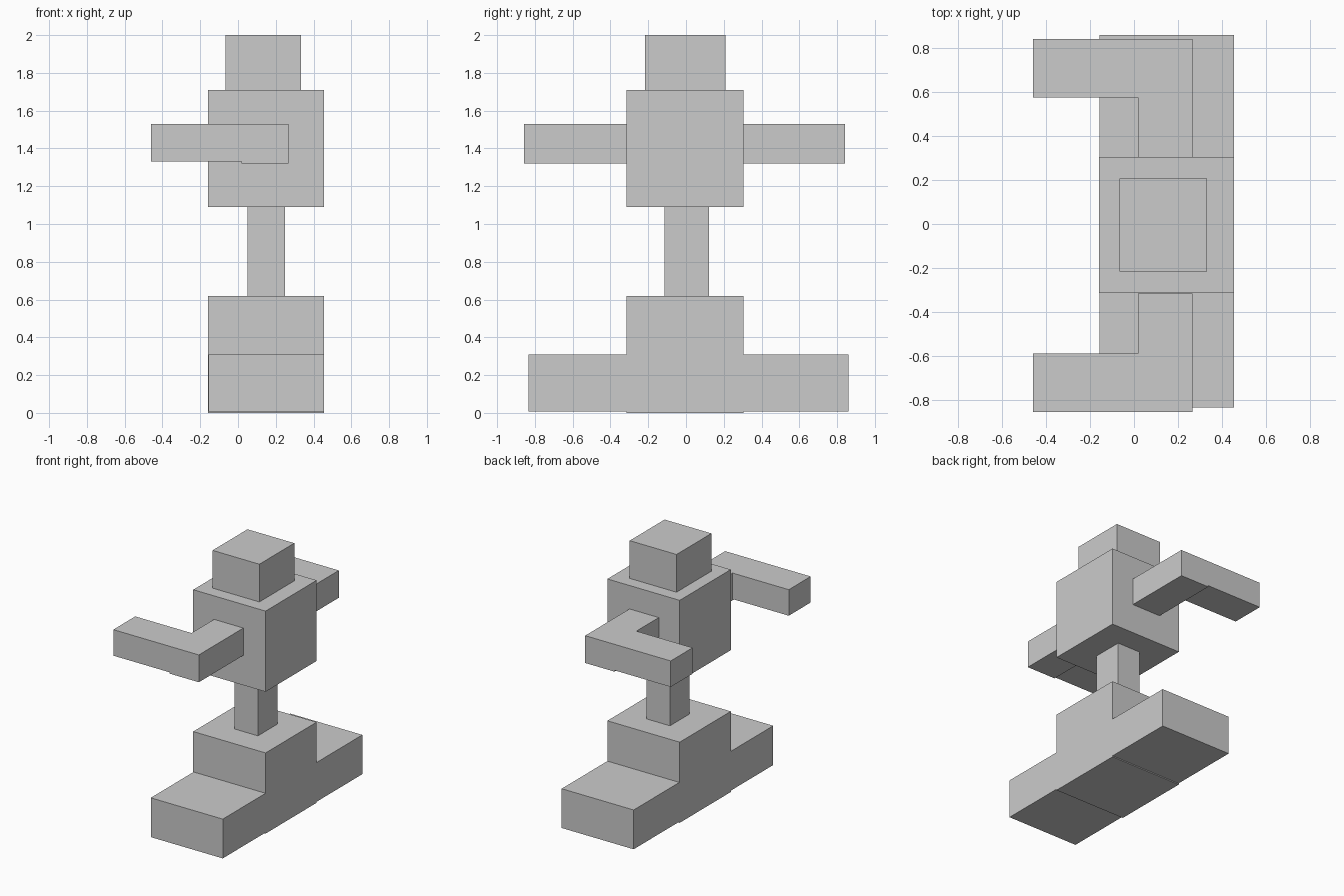
import bpy

if "Cube" in bpy.data.objects:
    bpy.data.objects.remove(bpy.data.objects["Cube"])


def box(name, x, y, z):
    """Box from (min, max) bounds on each axis."""
    spans = (sorted(x), sorted(y), sorted(z))
    bpy.ops.mesh.primitive_cube_add(size=1, location=[(a + b) / 2 for a, b in spans])
    obj = bpy.context.object
    obj.name = name
    obj.scale = [b - a for a, b in spans]
    bpy.ops.object.transform_apply(location=False, rotation=False, scale=True)
    return obj


BODY_X = (-0.16, 0.455)
BODY_Y = (-0.315, 0.305)
MID_Y = -0.007

# Central stack, bottom to top
box("lower_block", BODY_X, BODY_Y, (0.0, 0.62))
box("waist_post", (0.05, 0.25), (-0.115, 0.123), (0.62, 1.09))
box("torso", BODY_X, BODY_Y, (1.09, 1.71))
box("head", (-0.065, 0.333), (-0.216, 0.208), (1.71, 2.0))

# Feet blocks on either side of the lower block
FOOT_X, FOOT_Z = (-0.157, 0.455), (0.008, 0.31)
box("front_foot", FOOT_X, (-0.835, BODY_Y[0]), FOOT_Z)
box("back_foot", FOOT_X, (BODY_Y[1], 0.86), FOOT_Z)

# Bent arms, mirrored across the body's mid plane
for side, label in ((-1, "front"), (1, "back")):
    inner, bend, outer = (MID_Y + side * d for d in (0.309, 0.584, 0.85))
    box(label + "_upper_arm", (0.018, 0.267), (inner, outer), (1.32, 1.53))
    box(label + "_forearm", (-0.46, 0.018), (bend, outer), (1.33, 1.53))
